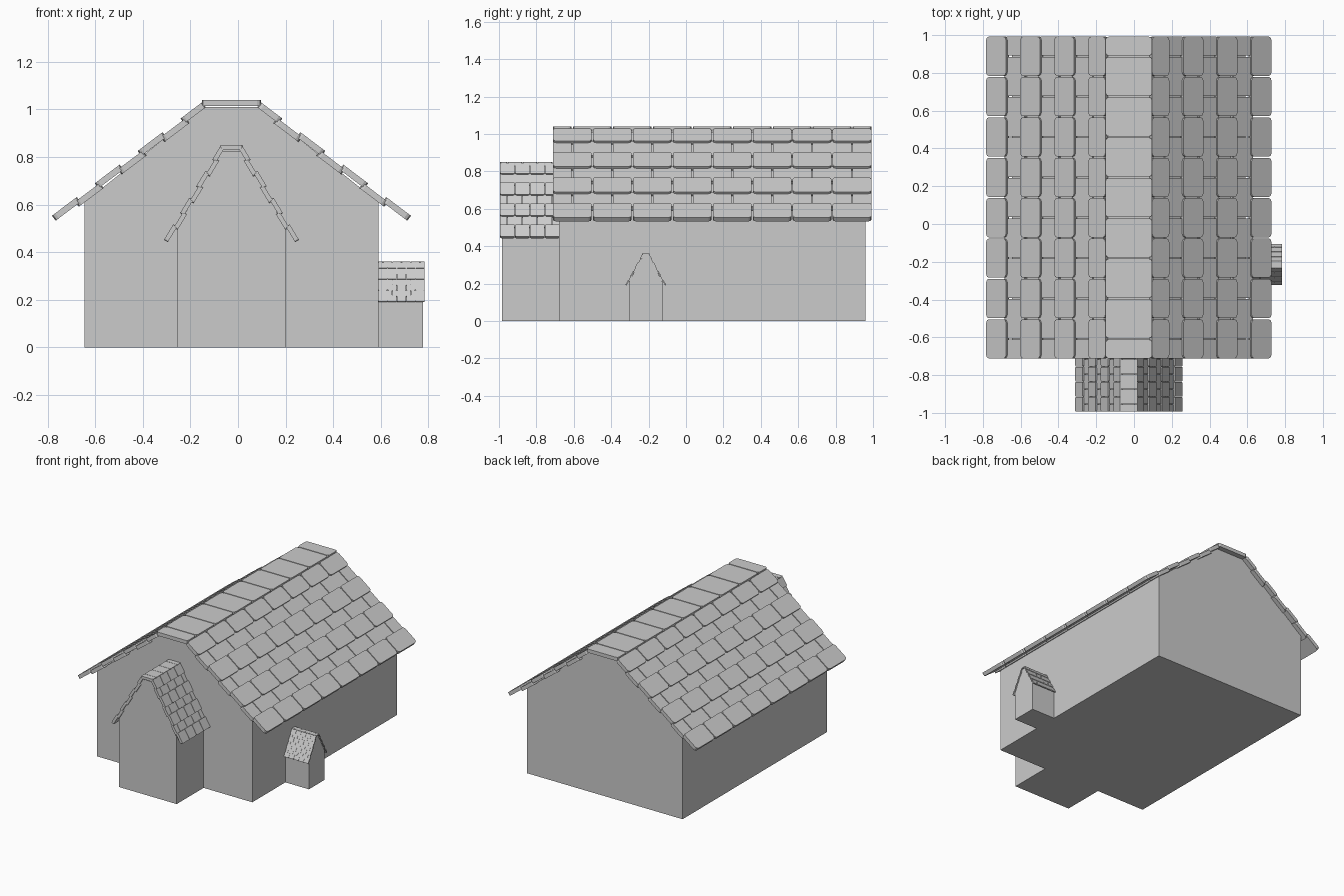
import bpy, bmesh
from math import pi, cos, sin
from mathutils import Vector, Matrix

if "Cube" in bpy.data.objects:
    bpy.data.objects.remove(bpy.data.objects["Cube"])


def finish(name, bm, matrix):
    bmesh.ops.recalc_face_normals(bm, faces=bm.faces)
    me = bpy.data.meshes.new(name)
    bm.to_mesh(me)
    bm.free()
    ob = bpy.data.objects.new(name, me)
    bpy.context.collection.objects.link(ob)
    me.transform(matrix)
    return ob


def prism(bm, pts, offset):
    """Closed solid from a planar outline and an extrusion vector."""
    a = [bm.verts.new(p) for p in pts]
    b = [bm.verts.new(p + offset) for p in pts]
    bm.faces.new(a)
    bm.faces.new(b[::-1])
    for i in range(len(a)):
        j = (i + 1) % len(a)
        bm.faces.new((a[i], a[j], b[j], b[i]))


def tile(bm, origin, u, v, lu, lv, down, r):
    """Flat tile with rounded corners; u and v are its in-plane directions."""
    pts = []
    for k, (cu, cv) in enumerate([(lu - r, lv - r), (r, lv - r), (r, r), (lu - r, r)]):
        for i in range(3):
            t = k * pi / 2 + i * pi / 4
            pts.append(origin + u * (cu + r * cos(t)) + v * (cv + r * sin(t)))
    prism(bm, pts, down)


def spans(y0, y1, n, shifted):
    """Tile ends along a row; shifted rows start and end with half tiles."""
    w = (y1 - y0) / n
    cuts = [y0 + w * i for i in range(n + 1)]
    if shifted:
        cuts = [y0] + [y0 + w * (i + 0.5) for i in range(n)] + [y1]
    return list(zip(cuts[:-1], cuts[1:]))


def house_body(name, half, top, wall, peak, y0, y1, matrix):
    bm = bmesh.new()
    outline = [(-half, 0), (half, 0), (half, wall), (top, peak), (-top, peak), (-half, wall)]
    prism(bm, [Vector((x, y0, z)) for x, z in outline], Vector((0, y1 - y0, 0)))
    finish(name, bm, matrix)


def tiled_roof(name, eave, ridge, y0, y1, n, thick, top, matrix):
    """Seven tile rows on each slope, alternately raised and sunk, plus ridge caps."""
    bm = bmesh.new()
    rows = 7
    w = (y1 - y0) / n
    gap, r = w * 0.03, w * 0.08
    along = Vector((0, 1, 0))
    for side in (-1, 1):
        start = Vector((side * eave[0], 0, eave[1]))
        end = Vector((side * ridge[0], 0, ridge[1]))
        length = (end - start).length
        d = (end - start).normalized()
        inward = Vector((-side * abs(d.z), 0, -abs(d.x)))
        pitch = length / rows
        for row in range(rows):
            sunk = row % 2
            s = pitch * row
            run = min(pitch * 1.16, length - s)
            base = start + d * s + inward * (thick * 0.45 * sunk)
            for a, b in spans(y0, y1, n, sunk):
                tile(bm, base + along * (a + gap / 2), along, d,
                     b - a - gap, run, inward * thick, r)
    for a, b in spans(y0, y1, n, True):
        tile(bm, Vector((-ridge[0], a + gap / 2, top)), Vector((1, 0, 0)), along,
             2 * ridge[0], b - a - gap, Vector((0, 0, -thick)), r)
    finish(name, bm, matrix)


# Main house
main = Matrix.Translation((-0.0275, 0, 0))
house_body("main_house", 0.6175, 0.118, 0.61, 1.01, -0.68, 0.96, main)
tiled_roof("main_roof", (0.755, 0.553), (0.124, 1.03), -0.715, 0.995, 8, 0.026, 1.04, main)

# Front porch wing
house_body("front_wing", 0.23, 0.045, 0.50, 0.825, -0.985, -0.66, main)
tiled_roof("front_wing_roof", (0.284, 0.452), (0.047, 0.845), -0.995, -0.675, 4, 0.019, 0.85, main)

# Small side lean-to, turned to face +x
side = Matrix.Translation((0, -0.215, 0)) @ Matrix.Rotation(-pi / 2, 4, 'Z')
house_body("side_shed", 0.09, 0.018, 0.205, 0.352, 0.57, 0.777, side)
tiled_roof("side_shed_roof", (0.109, 0.193), (0.019, 0.357), 0.59, 0.785, 5, 0.007, 0.36, side)
